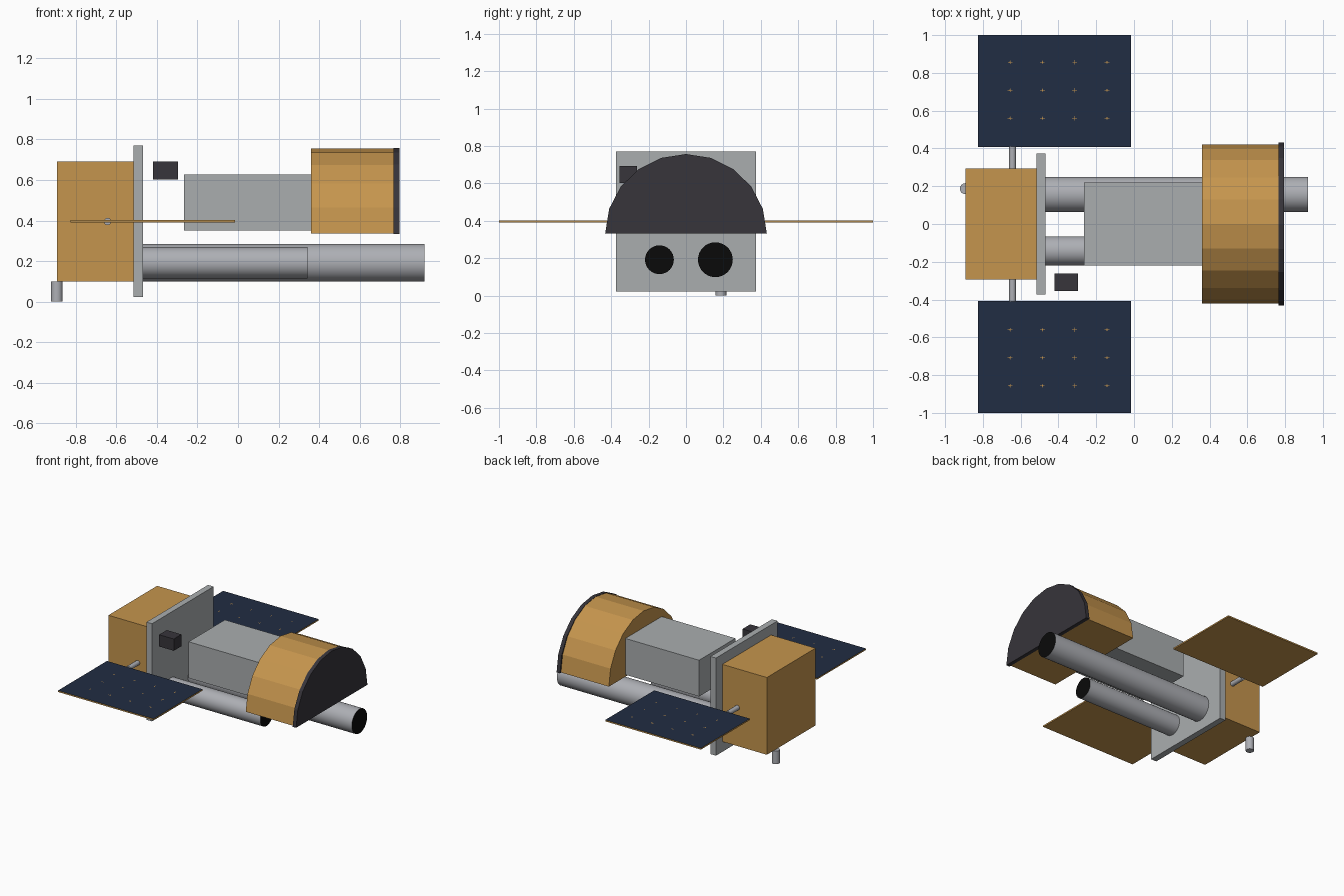
import bpy, bmesh, math
from mathutils import Matrix, Vector

if "Cube" in bpy.data.objects:
    bpy.data.objects.remove(bpy.data.objects["Cube"])


def mat(name, r, g, b):
    m = bpy.data.materials.new(name)
    m.diffuse_color = (r, g, b, 1)
    m.use_nodes = True
    m.node_tree.nodes["Principled BSDF"].inputs["Base Color"].default_value = m.diffuse_color
    return m


GOLD = mat("gold foil", 0.56, 0.30, 0.075)
GREY = mat("light grey", 0.40, 0.42, 0.43)
SILVER = mat("silver", 0.42, 0.43, 0.46)
DARK = mat("charcoal", 0.038, 0.035, 0.043)
BLACK = mat("black", 0.003, 0.003, 0.003)
NAVY = mat("navy cells", 0.015, 0.026, 0.056)


def finish(name, bm, mats):
    bmesh.ops.recalc_face_normals(bm, faces=bm.faces[:])
    me = bpy.data.meshes.new(name)
    bm.to_mesh(me)
    bm.free()
    for m in mats:
        me.materials.append(m)
    ob = bpy.data.objects.new(name, me)
    bpy.context.collection.objects.link(ob)
    return ob


def box(name, lo, hi, *mats):
    lo, hi = Vector(lo), Vector(hi)
    bm = bmesh.new()
    bmesh.ops.create_cube(bm, size=1, matrix=Matrix.Translation((lo + hi) / 2)
                          @ Matrix.Diagonal((*(hi - lo), 1)))
    return finish(name, bm, mats)


def tube(name, a, b, r, *mats, sides=32):
    a, b = Vector(a), Vector(b)
    rot = (b - a).to_track_quat('Z', 'Y').to_matrix().to_4x4()
    bm = bmesh.new()
    bmesh.ops.create_cone(bm, cap_ends=True, segments=sides, radius1=r, radius2=r,
                          depth=(b - a).length,
                          matrix=Matrix.Translation((a + b) / 2) @ rot)
    bm.normal_update()
    axis = (b - a).normalized()
    for f in bm.faces:
        f.smooth = len(f.verts) == 4
        # far end takes the second colour
        if len(mats) > 1 and f.normal.dot(axis) > 0.9:
            f.material_index = 1
    ob = finish(name, bm, mats)
    for e in ob.data.edges:
        va, vb = (ob.data.vertices[i].co for i in e.vertices)
        e.use_edge_sharp = abs((va - vb).dot(axis)) < 1e-4
    return ob


def half_drum(name, x0, x1, ry, rz, z, m):
    # half of a 20-sided drum lying along x, flat side down
    bm = bmesh.new()
    ring = [bm.verts.new((x0, ry * math.cos(math.pi * i / 10),
                          z + rz * math.sin(math.pi * i / 10))) for i in range(11)]
    face = bm.faces.new(ring)
    ext = bmesh.ops.extrude_face_region(bm, geom=[face], use_keep_orig=True)
    moved = [v for v in ext["geom"] if isinstance(v, bmesh.types.BMVert)]
    bmesh.ops.translate(bm, verts=moved, vec=(x1 - x0, 0, 0))
    return finish(name, bm, [m])


# Main body
box("service_box", (-0.892, -0.295, 0.10), (-0.515, 0.295, 0.692), GOLD)
box("mounting_plate", (-0.515, -0.373, 0.022), (-0.468, 0.373, 0.77), GREY)
box("sensor_box", (-0.42, -0.355, 0.602), (-0.296, -0.262, 0.692), DARK)
box("instrument_box", (-0.265, -0.22, 0.35), (0.36, 0.22, 0.628), GREY)

# Half-round hood and its dark front cap
half_drum("hood", 0.36, 0.766, 0.42, 0.42, 0.335, GOLD)
half_drum("hood_cap", 0.766, 0.795, 0.432, 0.424, 0.333, DARK)

# Telescope tubes with black openings
tube("long_tube", (-0.47, 0.157, 0.192), (0.92, 0.157, 0.192), 0.093, SILVER, BLACK)
tube("short_tube", (-0.47, -0.142, 0.192), (0.342, -0.142, 0.192), 0.077, SILVER, BLACK)

# Small thruster below the rear edge
tube("thruster", (-0.893, 0.187, 0.10), (-0.893, 0.187, 0.0), 0.029, SILVER, sides=16)

# Solar wings on both sides
for side, label in ((1, "left"), (-1, "right")):
    tube(label + "_wing_strut", (-0.643, side * 0.29, 0.395),
         (-0.643, side * 0.41, 0.395), 0.018, SILVER, sides=16)
    ys = sorted((side * 0.407, side * 1.0))
    wing = box(label + "_wing", (-0.826, ys[0], 0.391), (-0.016, ys[1], 0.402), GOLD, NAVY)
    for p in wing.data.polygons:
        if p.normal.z > 0.9:
            p.material_index = 1
    # tiny star gaps where cell corners meet
    bm = bmesh.new()
    for i in range(4):
        for j in range(3):
            cx, cy = -0.656 + 0.171 * i, side * (0.56 + 0.148 * j)
            pts = []
            for k in range(8):
                r = 0.003 if k % 2 else 0.014
                t = k * math.pi / 4
                pts.append(bm.verts.new((cx + r * math.cos(t), cy + r * math.sin(t), 0.403)))
            bm.faces.new(pts)
    finish(label + "_cell_gaps", bm, [GOLD])
